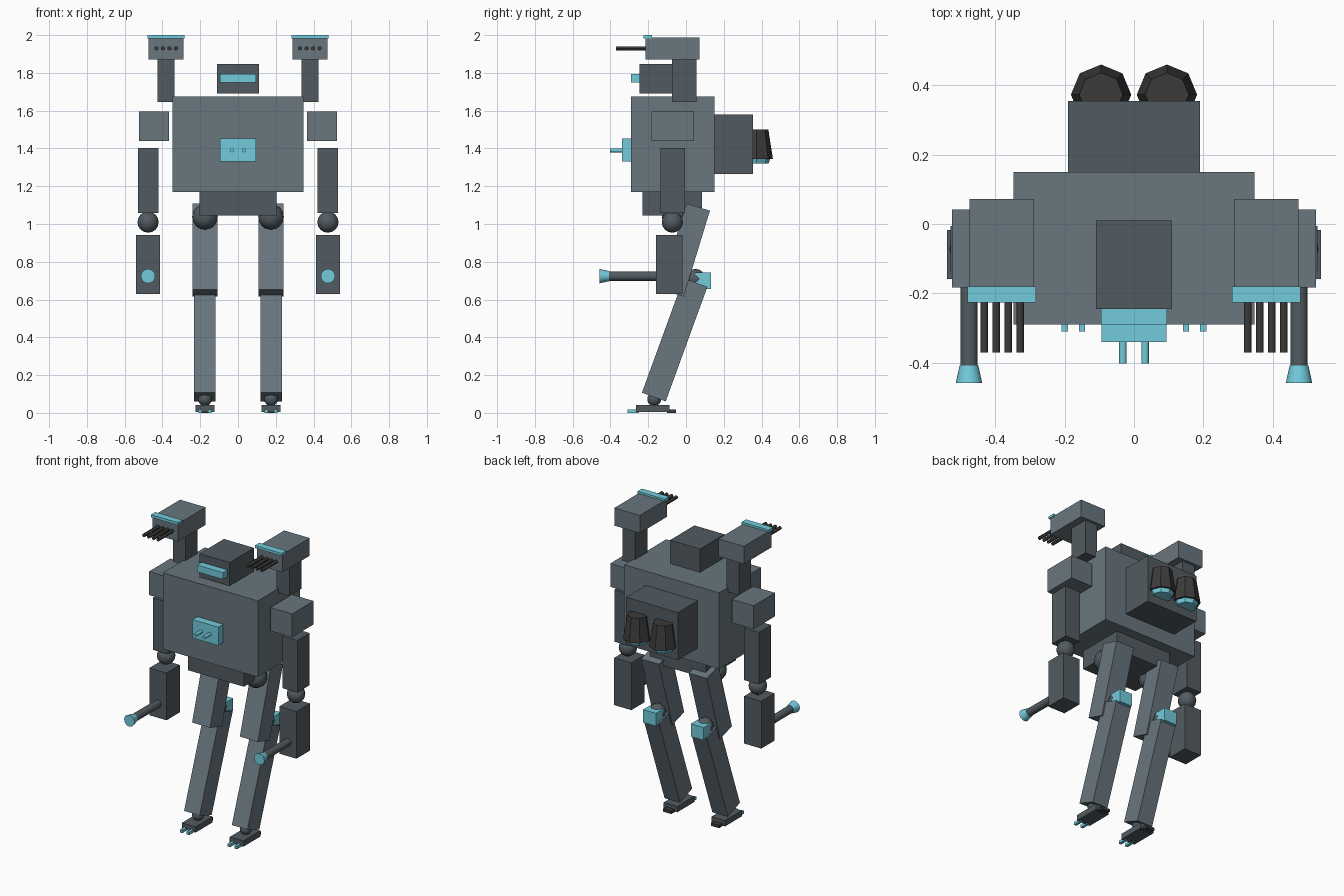
import bpy, math
from mathutils import Vector

if "Cube" in bpy.data.objects:
    bpy.data.objects.remove(bpy.data.objects["Cube"])


def material(name, rgb):
    m = bpy.data.materials.new(name)
    m.diffuse_color = (*rgb, 1)
    m.use_nodes = True
    m.node_tree.nodes["Principled BSDF"].inputs["Base Color"].default_value = m.diffuse_color
    return m


STEEL = material("steel", (0.14, 0.18, 0.21))
DARK = material("dark_steel", (0.085, 0.105, 0.12))
BLACK = material("gunmetal", (0.045, 0.043, 0.042))
CYAN = material("cyan", (0.17, 0.6, 0.72))


def finish(name, mat):
    ob = bpy.context.object
    ob.name = name
    ob.data.materials.append(mat)
    return ob


def box(name, lo, hi, mat):
    lo, hi = Vector(lo), Vector(hi)
    bpy.ops.mesh.primitive_cube_add(size=1, location=(lo + hi) / 2)
    ob = finish(name, mat)
    ob.scale = hi - lo
    return ob


def tilted_box(name, centre, size, angle, mat):
    bpy.ops.mesh.primitive_cube_add(size=1, location=centre,
                                    rotation=(math.radians(angle), 0, 0))
    ob = finish(name, mat)
    ob.scale = size
    return ob


def ball(name, centre, r, mat):
    bpy.ops.mesh.primitive_uv_sphere_add(segments=16, ring_count=8, radius=r, location=centre)
    bpy.ops.object.shade_smooth()
    return finish(name, mat)


def tube(name, a, b, r1, r2, mat, sides=16):
    # cone or cylinder from point a (radius r1) to point b (radius r2)
    a, b = Vector(a), Vector(b)
    bpy.ops.mesh.primitive_cone_add(vertices=sides, radius1=r1, radius2=r2,
                                    depth=(b - a).length, location=(a + b) / 2)
    bpy.context.object.rotation_euler = (b - a).to_track_quat('Z', 'Y').to_euler()
    if sides > 8:
        bpy.ops.object.shade_smooth_by_angle()
    return finish(name, mat)


def side_box(name, s, x, y, z, mat):
    # box given by ranges, mirrored by the sign s
    xs = sorted((s * x[0], s * x[1]))
    return box(name, (xs[0], y[0], z[0]), (xs[1], y[1], z[1]), mat)


# Body, head and backpack
box("torso", (-0.348, -0.29, 1.17), (0.348, 0.15, 1.675), STEEL)
box("pelvis", (-0.205, -0.23, 1.045), (0.205, 0.085, 1.18), DARK)
box("head", (-0.11, -0.245, 1.692), (0.11, 0.01, 1.848), DARK)
box("visor", (-0.095, -0.292, 1.75), (0.095, -0.24, 1.795), CYAN)
box("chest_plate", (-0.094, -0.34, 1.33), (0.094, -0.28, 1.452), CYAN)
box("backpack", (-0.19, 0.14, 1.265), (0.19, 0.355, 1.58), DARK)

for s, side in ((-1, "right"), (1, "left")):
    def n(part):
        return f"{side}_{part}"

    tube(n("chest_barrel"), (s * 0.032, -0.33, 1.39), (s * 0.032, -0.403, 1.39),
         0.011, 0.011, CYAN, 12)

    # Thruster nozzle and glow
    x = s * 0.095
    tube(n("thruster"), (x, 0.373, 1.345), (x, 0.373, 1.5), 0.087, 0.063, BLACK, 8)
    tube(n("thruster_glow"), (x, 0.373, 1.32), (x, 0.373, 1.346), 0.064, 0.074, CYAN, 8)

    # Shoulder gun
    side_box(n("gun_pylon"), s, (0.335, 0.427), (-0.073, 0.055), (1.645, 1.88), DARK)
    side_box(n("gun_housing"), s, (0.288, 0.475), (-0.215, 0.072), (1.87, 1.987), STEEL)
    side_box(n("gun_sight"), s, (0.282, 0.48), (-0.226, -0.18), (1.983, 2.0), CYAN)
    for i in range(4):
        gx = s * (0.328 + i * 0.0347)
        tube(n(f"gun_barrel_{i + 1}"), (gx, -0.2, 1.93), (gx, -0.37, 1.93),
             0.011, 0.011, BLACK, 12)

    # Arm with cannon
    side_box(n("shoulder"), s, (0.365, 0.525), (-0.183, 0.042), (1.44, 1.595), STEEL)
    side_box(n("upper_arm"), s, (0.42, 0.53), (-0.135, -0.006), (1.057, 1.402), DARK)
    x = s * 0.476
    ball(n("elbow"), (x, -0.072, 1.01), 0.056, DARK)
    side_box(n("forearm"), s, (0.413, 0.539), (-0.158, -0.018), (0.63, 0.943), DARK)
    tube(n("arm_cannon"), (x, -0.14, 0.724), (x, -0.41, 0.724), 0.025, 0.025, DARK)
    tube(n("cannon_tip"), (x, -0.408, 0.724), (x, -0.458, 0.724), 0.027, 0.038, CYAN)

    # Leg
    x = s * 0.175
    ball(n("hip"), (x, -0.06, 1.038), 0.068, DARK)
    tilted_box(n("thigh"), (x, -0.005, 0.862), (0.132, 0.13, 0.476), -17, STEEL)
    ball(n("knee"), (x, 0.05, 0.71), 0.052, DARK)
    box(n("knee_guard"), (x - 0.047, 0.05, 0.657), (x + 0.047, 0.132, 0.742), CYAN)
    tilted_box(n("shin"), (x, -0.06, 0.387), (0.114, 0.134, 0.645), -20, STEEL)
    ball(n("ankle"), (x, -0.168, 0.073), 0.037, DARK)

    # Foot
    box(n("foot"), (x - 0.05, -0.265, 0.004), (x + 0.05, -0.087, 0.042), DARK)
    box(n("heel"), (x - 0.03, -0.1, 0), (x + 0.03, -0.053, 0.019), BLACK)
    for i, dx in enumerate((-0.025, 0.025)):
        box(n(f"toe_{i + 1}"), (x + dx - 0.009, -0.31, 0), (x + dx + 0.009, -0.25, 0.019), CYAN)
